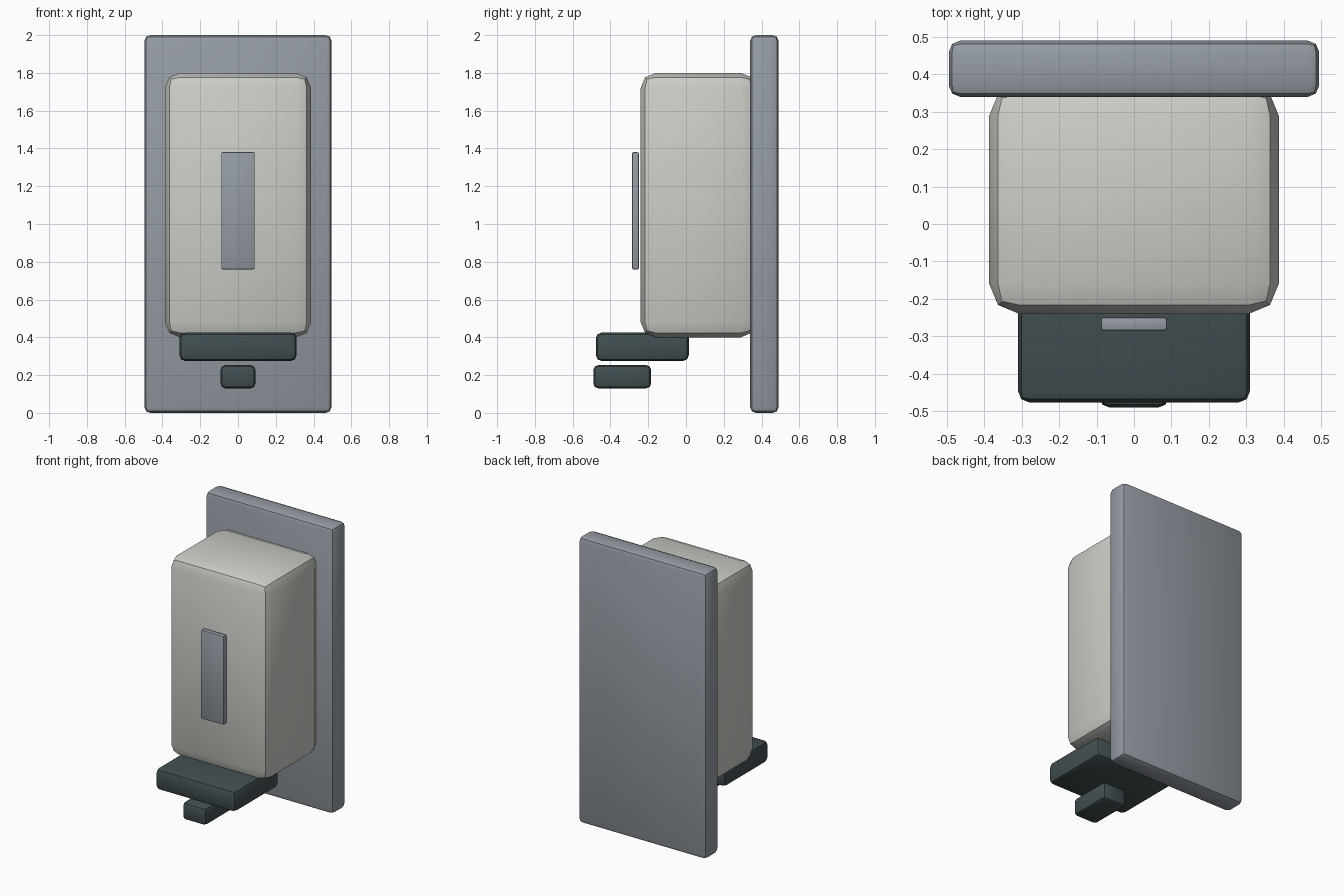
import bpy, bmesh, math

if "Cube" in bpy.data.objects:
    bpy.data.objects.remove(bpy.data.objects["Cube"])


def material(name, rgb):
    m = bpy.data.materials.new(name)
    m.diffuse_color = (*rgb, 1.0)
    m.use_nodes = True
    m.node_tree.nodes["Principled BSDF"].inputs["Base Color"].default_value = m.diffuse_color
    return m


grey = material("blue_grey", (0.30, 0.33, 0.37))
cream = material("off_white", (0.60, 0.62, 0.57))
dark = material("dark_slate", (0.055, 0.077, 0.084))


def rounded_box(name, lo, hi, bevel, mat):
    """Box between two corners with a two-step rounded edge."""
    bm = bmesh.new()
    bmesh.ops.create_cube(bm, size=1)
    for v in bm.verts:
        v.co = [(a + b) / 2 + c * (b - a) for a, b, c in zip(lo, hi, v.co)]
    mesh = bpy.data.meshes.new(name)
    bm.to_mesh(mesh)
    bm.free()
    ob = bpy.data.objects.new(name, mesh)
    bpy.context.collection.objects.link(ob)
    mesh.materials.append(mat)
    mod = ob.modifiers.new("rounding", 'BEVEL')
    mod.width, mod.segments = bevel, 2
    bpy.ops.object.select_all(action='DESELECT')
    ob.select_set(True)
    bpy.context.view_layer.objects.active = ob
    bpy.ops.object.modifier_apply(modifier=mod.name)
    bpy.ops.object.shade_smooth_by_angle(angle=math.radians(30))
    return ob


# Wall plate behind the housing
rounded_box("wall_plate", (-0.495, 0.34, 0), (0.495, 0.49, 2), 0.03, grey)
# Housing, its back sunk slightly into the plate
rounded_box("housing", (-0.387, -0.24, 0.40), (0.387, 0.37, 1.80), 0.08, cream)
# Level window floating just in front of the housing
rounded_box("level_window", (-0.088, -0.285, 0.76), (0.088, -0.25, 1.38), 0.006, grey)
# Push lever under the housing
rounded_box("push_lever", (-0.31, -0.477, 0.275), (0.31, 0.015, 0.425), 0.03, dark)
# Outlet nozzle below the lever
rounded_box("nozzle", (-0.092, -0.49, 0.13), (0.092, -0.185, 0.253), 0.025, dark)
